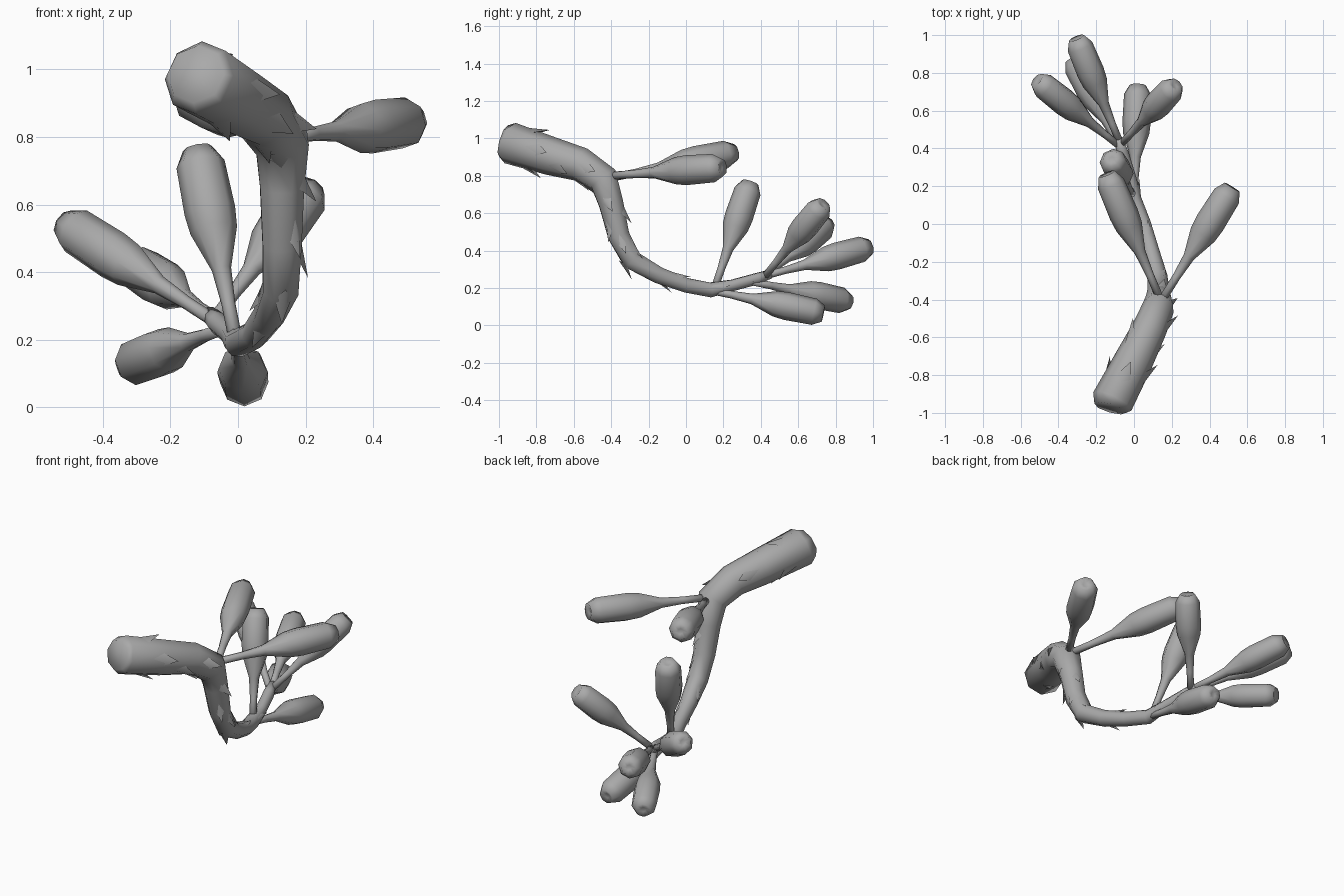
import bpy, bmesh, math
from mathutils import Vector

if "Cube" in bpy.data.objects:
    bpy.data.objects.remove(bpy.data.objects["Cube"])

bark = bpy.data.materials.new("dark_grey")
bark.diffuse_color = (.4, .4, .4, 1)
bark.use_nodes = True
bark.node_tree.nodes["Principled BSDF"].inputs["Base Color"].default_value = bark.diffuse_color


def finish(name, bm, angle=100):
    bmesh.ops.recalc_face_normals(bm, faces=bm.faces)
    me = bpy.data.meshes.new(name)
    bm.to_mesh(me)
    bm.free()
    me.materials.append(bark)
    ob = bpy.data.objects.new(name, me)
    bpy.context.collection.objects.link(ob)
    bpy.ops.object.select_all(action='DESELECT')
    ob.select_set(True)
    bpy.context.view_layer.objects.active = ob
    bpy.ops.object.shade_smooth_by_angle(angle=math.radians(angle))
    return ob


def frames(pts):
    # tangent and two side directions carried along the path
    out, side = [], None
    for i in range(len(pts)):
        t = (pts[min(i + 1, len(pts) - 1)] - pts[max(i - 1, 0)]).normalized()
        if side is None:
            side = t.cross(Vector((0, 0, 1)))
        side = (side - t * side.dot(t)).normalized()
        out.append((t, side, side.cross(t)))
    return out


def tube(name, pts, radii, sides=8):
    bm = bmesh.new()
    rings = []
    for p, r, (t, u, v) in zip(pts, radii, frames(pts)):
        rings.append([bm.verts.new(p + r * (u * math.cos(a) + v * math.sin(a)))
                      for a in (2 * math.pi * k / sides for k in range(sides))])
    for a, b in zip(rings, rings[1:]):
        for k in range(sides):
            n = (k + 1) % sides
            bm.faces.new((a[k], a[n], b[n], b[k]))
    bm.faces.new(rings[0])
    bm.faces.new(rings[-1])
    return finish(name, bm)


# main curved branch: x, y, z, radius
branch = [(-.125, -.975, .985, .088), (-.115, -.94, .975, .112), (0, -.72, .905, .103),
          (.08, -.56, .86, .092), (.13, -.44, .78, .085), (.13, -.40, .65, .07),
          (.13, -.36, .48, .062), (.125, -.29, .35, .057), (.09, -.15, .27, .048),
          (.05, .0, .215, .042), (.0, .13, .19, .042), (-.02, .25, .215, .032),
          (-.06, .38, .25, .032), (-.085, .45, .275, .025)]
path = [Vector(b[:3]) for b in branch]
rad = [b[3] for b in branch]
tube("main_branch", path, rad)

# flat pointed bark scales on the branch: segment position, angle in degrees
fr = frames(path)
scales = [(1.4, 90), (1.5, 200), (1.7, 10), (1.5, 270), (2.4, 330), (2.5, 150),
          (3.0, 265), (3.3, 10), (3.8, 280), (4.8, 0), (5.3, 90), (5.7, 330),
          (6.2, 20), (6.6, 80), (7.0, 300), (7.5, 180), (8.3, 270), (8.6, 90), (10.3, 45)]
bm = bmesh.new()
for s, deg in scales:
    i = int(s)
    f = s - i
    p = path[i].lerp(path[i + 1], f)
    r = rad[i] * (1 - f) + rad[i + 1] * f
    t, u, v = fr[i]
    a = math.radians(deg)
    n = u * math.cos(a) + v * math.sin(a)
    w = t.cross(n)
    ln = .05 + r * .9
    co = [p + n * r * .75 - w * r * .45, p + n * r * .75 + w * r * .45,
          p + n * r * .9 - t * ln * .5, p + n * (r * 1.1 + .012) + t * ln * .7]
    q = [bm.verts.new(c) for c in co]
    for face in ((0, 1, 2), (0, 2, 3), (2, 1, 3), (1, 0, 3)):
        bm.faces.new([q[k] for k in face])
finish("bark_scales", bm, 100)

# club-shaped buds on thin stalks: start, tip, bud radius
buds = [((.15, -.40, .80), (.52, .195, .845), .08),
        ((.14, -.40, .79), (-.145, .265, .925), .078),
        ((-.005, .15, .19), (-.12, .345, .765), .076),
        ((.0, .12, .19), (.02, .735, .063), .075),
        ((-.06, .40, .25), (-.515, .76, .545), .073),
        ((-.07, .42, .26), (.22, .735, .65), .073),
        ((-.07, .42, .265), (-.305, .985, .42), .073),
        ((-.04, .35, .235), (-.325, .875, .125), .073)]
# the last ring dents the tip
profile = [(0, .27), (.2, .27), (.38, .38), (.58, .92), (.68, 1),
           (.92, .95), (1, .58), (.985, .2)]
for n, (a, b, r) in enumerate(buds, 1):
    a, b = Vector(a), Vector(b)
    d = (b - a).normalized()
    u = d.orthogonal().normalized()
    v = d.cross(u)
    bm = bmesh.new()
    rings = [[bm.verts.new(a.lerp(b, k) + r * m * (u * math.cos(j * math.pi / 4)
              + v * math.sin(j * math.pi / 4))) for j in range(8)] for k, m in profile]
    for lo, hi in zip(rings, rings[1:]):
        for j in range(8):
            bm.faces.new((lo[j], lo[(j + 1) % 8], hi[(j + 1) % 8], hi[j]))
    bm.faces.new(rings[0])
    bm.faces.new(rings[-1])
    finish(f"bud_{n}", bm, 180)
